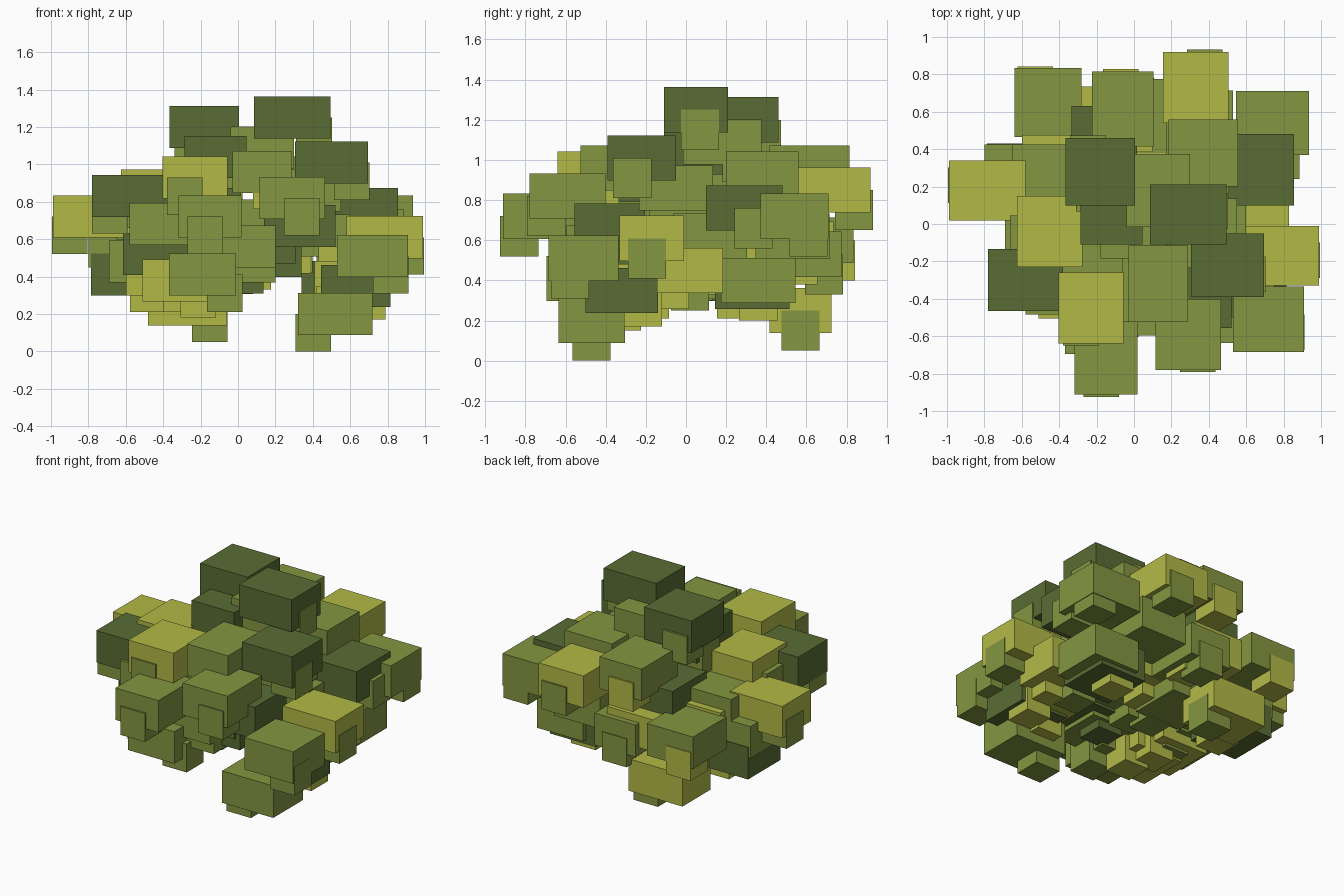
import bpy
import bmesh
from mathutils import Matrix, Vector

cube = bpy.data.objects.get("Cube")
if cube:
    bpy.data.objects.remove(cube, do_unlink=True)


def make_material(name, colour):
    material = bpy.data.materials.new(name)
    material.use_nodes = True
    rgba = (*colour, 1)
    material.diffuse_color = rgba
    shader = material.node_tree.nodes["Principled BSDF"]
    shader.inputs["Base Color"].default_value = rgba
    shader.inputs["Roughness"].default_value = 0.9
    return material


leaf_green = make_material("leaf green", (0.23, 0.305, 0.052))
dark_green = make_material("dark green", (0.1, 0.152, 0.034))
yellow_green = make_material("yellow green", (0.45, 0.49, 0.062))

BLOCK_HEIGHT = 0.225
WIDTH_PLUS_DEPTH = 0.73
SPRIG_SIZE = Vector((0.19, 0.19, 0.2))
SPRIG_REACH = 0.118
SPRIG_DROP = Vector((0, 0, 0.1))


def add_box(bm, centre, size):
    placement = Matrix.Translation(centre) @ Matrix.Diagonal((*size, 1))
    bmesh.ops.create_cube(bm, size=1, matrix=placement)


def finish(bm, name, material):
    mesh = bpy.data.meshes.new(name)
    bm.to_mesh(mesh)
    bm.free()
    mesh.materials.append(material)
    foliage = bpy.data.objects.new(name, mesh)
    bpy.context.collection.objects.link(foliage)


def outward(centre):
    return Vector((centre.x, centre.y, 0)).normalized()


def inward(centre):
    return Vector((-1 if centre.x > 0 else 1, 0, 0))


def add_clumps(name, material, clumps, sprig_material=None, direction=outward):
    """Each clump is centre x, y, z and width, in hundredths.
    A small sprig hangs under each block when it has a material."""
    blocks, sprigs = bmesh.new(), bmesh.new()
    for x, y, z, width in clumps:
        centre = Vector((x, y, z)) / 100
        width = width / 100
        add_box(blocks, centre, (width, WIDTH_PLUS_DEPTH - width, BLOCK_HEIGHT))
        hang = centre + direction(centre) * SPRIG_REACH - SPRIG_DROP
        add_box(sprigs, hang, SPRIG_SIZE)
    finish(blocks, name + "_blocks", material)
    if sprig_material:
        finish(sprigs, name + "_sprigs", sprig_material)
    else:
        sprigs.free()


# Dark foliage of the crown and shoulders
add_clumps("dark_crown", dark_green, [
    (-18, 28, 120, 37), (29, 5, 125, 41), (50, -22, 101, 39),
    (68, 29, 76, 35), (-58, -30, 83, 40), (-12, 9, 104, 33),
], leaf_green)

# Dark foliage lower in the canopy
add_clumps("dark_inner", dark_green, [
    (33, -38, 67, 38), (16, -28, 51, 36),
], dark_green, inward)
add_clumps("dark_low", dark_green, [
    (63, -32, 35, 37), (-60, 25, 41, 37),
], yellow_green, inward)
add_clumps("dark_plain", dark_green, [
    (-43, -27, 52, 37), (-16, 44, 76, 35), (52, 33, 37, 36),
])

# Yellow foliage
add_clumps("yellow_outer", yellow_green, [
    (-23, -45, 93, 35), (78.5, -17, 61, 41), (-78.5, 18, 72, 41),
    (33, 73, 85, 35), (-45, -4, 86, 35),
], leaf_green)
add_clumps("yellow_low", yellow_green, [
    (-27, 57, 25, 42), (63, 2, 45, 40),
], leaf_green, inward)
add_clumps("yellow_side", yellow_green, [(58, -18, 37, 34)], yellow_green)
add_clumps("yellow_inner", yellow_green, [
    (-42, 29, 62, 36), (-9, 56, 58, 38), (-42, -18, 41, 36),
    (20, 20, 53, 37), (-33, -32, 38, 36),
], yellow_green, inward)

# Green foliage on the front
add_clumps("green_front", leaf_green, [
    (72, -51, 51, 38), (-15, -71.5, 72, 33.5), (29, -59, 82, 35),
], leaf_green)
add_clumps("green_front_low", leaf_green, [
    (52, -47, 20, 40), (-19, -51, 41, 36),
], leaf_green, inward)
add_clumps("green_front_top", leaf_green, [(13, -32, 96, 32)], yellow_green)

# Green foliage on the back and sides
add_clumps("green_back", leaf_green, [
    (1, 57, 53, 32), (13, 18, 109, 34), (74, 54, 72, 39), (37, 38, 93, 37),
], leaf_green)
add_clumps("green_back_bright", leaf_green, [
    (-6, 61.5, 96, 33), (-46, 65, 60, 36),
], yellow_green)
add_clumps("green_side_low", leaf_green, [(60, 36, 40, 36)], yellow_green, inward)

# Green foliage without sprigs
add_clumps("green_plain", leaf_green, [
    (-39, -31, 68, 38), (37, -5, 86, 36), (-47, 24, 71, 36),
    (-10, 30, 42, 36), (35, 53, 62, 36), (2, -41, 56, 36),
    (3, -36, 48, 34),
])

# Green foliage of the core
add_clumps("green_core", leaf_green, [
    (-61, 25, 56, 38), (-52, -15, 48, 34), (0, 0, 70, 36),
    (-22, 4, 50, 37), (10, -6, 53, 36), (42, 12, 62, 36),
    (-24, -22, 68, 36),
], leaf_green, inward)
